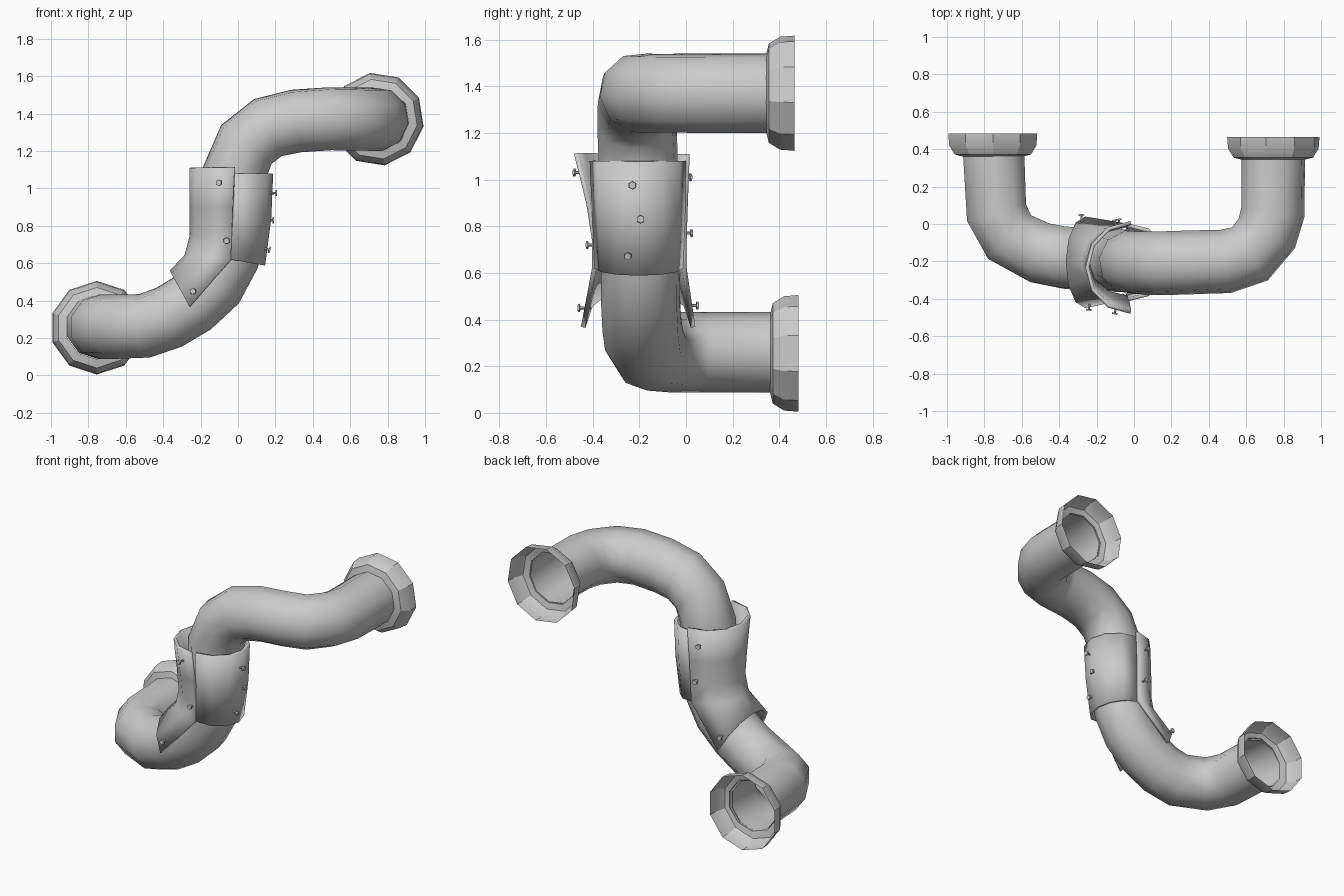
import bpy, bmesh
from math import sin, cos, pi, radians
from mathutils import Vector

if "Cube" in bpy.data.objects:
    bpy.data.objects.remove(bpy.data.objects["Cube"])


def add_object(name, rings, closed, angle=40):
    """Skin a list of point rings into one smooth-shaded object."""
    bm = bmesh.new()
    rows = [[bm.verts.new(p) for p in ring] for ring in rings]
    n = len(rows[0])
    for a, b in zip(rows, rows[1:]):
        for i in range(n if closed else n - 1):
            j = (i + 1) % n
            bm.faces.new((a[i], a[j], b[j], b[i]))
    bmesh.ops.recalc_face_normals(bm, faces=bm.faces)
    me = bpy.data.meshes.new(name)
    bm.to_mesh(me)
    bm.free()
    ob = bpy.data.objects.new(name, me)
    bpy.context.collection.objects.link(ob)
    bpy.ops.object.select_all(action='DESELECT')
    ob.select_set(True)
    bpy.context.view_layer.objects.active = ob
    bpy.ops.object.shade_smooth_by_angle(angle=radians(angle))
    return ob


def sweep(path, radius, sides):
    """Rings along a path with a twist-free frame."""
    pts = [Vector(p) for p in path]
    up = Vector((0, 0, 1))
    rings = []
    for i, p in enumerate(pts):
        d_in = (p - pts[i - 1]).normalized() if i else Vector()
        d_out = (pts[i + 1] - p).normalized() if i < len(pts) - 1 else Vector()
        t = (d_in + d_out).normalized()
        up = (up - t * up.dot(t)).normalized()
        side = t.cross(up)
        rings.append([p + radius * (up * cos(2 * pi * k / sides) + side * sin(2 * pi * k / sides))
                      for k in range(sides)])
    return rings


# Bent pipe, open at both ends
pipe_path = [(-.75, .37, .26), (-.735, .06, .26), (-.665, -.07, .26), (-.5, -.155, .265),
             (-.37, -.18, .31), (-.245, -.19, .385), (-.13, -.195, .49), (-.055, -.195, .63),
             (-.025, -.2, .82), (-.02, -.205, 1.08), (.045, -.21, 1.235), (.16, -.21, 1.325),
             (.31, -.205, 1.36), (.49, -.2, 1.372), (.62, -.16, 1.37), (.71, -.05, 1.37),
             (.742, .06, 1.37), (.745, .35, 1.37)]
add_object("pipe", sweep(pipe_path, .172, 10), True, 60)


# Flared end collars
def collar(name, cx, cz, y0, phase):
    profile = [(0, .168), (.012, .215), (.06, .245), (.123, .25)]
    rings = [[(cx + r * cos(radians(phase + 36 * k)), y0 + dy, cz + r * sin(radians(phase + 36 * k)))
              for k in range(10)] for dy, r in profile]
    add_object(name, rings, True, 30)


collar("lower_collar", -.755, .255, .36, 18)
collar("upper_collar", .745, 1.37, .343, -9)


# Half-shell clamp plates: each section = edge x, edge z, crown x, crown z, centre y, half depth
def clamp(name, sections, segs=6):
    rings = []
    for ex, ez, ax, az, cy, h in sections:
        rings.append([(ex + (ax - ex) * sin(pi * k / segs), cy - h * cos(pi * k / segs),
                       ez + (az - ez) * sin(pi * k / segs)) for k in range(segs + 1)])
    ob = add_object(name, rings, False, 45)
    # make normals point outward so the thickness grows inward
    me = ob.data
    centre = Vector(((sections[0][0]), sections[0][4], sections[0][1]))
    face = me.polygons[segs // 2]
    if face.normal.dot(face.center - centre) < 0:
        me.flip_normals()
    mod = ob.modifiers.new("thickness", 'SOLIDIFY')
    mod.thickness = .02
    mod.offset = -1


clamp("left_clamp_plate", [(-.02, 1.11, -.26, 1.11, -.232, .248), (-.03, .9, -.26, .9, -.21, .218),
                           (-.035, .74, -.258, .75, -.2, .203), (-.04, .62, -.285, .645, -.2, .203),
                           (-.26, .37, -.365, .56, -.205, .245)])
clamp("right_clamp_plate", [(-.03, 1.08, .188, 1.078, -.205, .208), (-.03, .85, .178, .84, -.203, .2),
                            (-.04, .62, .145, .588, -.202, .19)])


# Bolts: thin shank with a small flat hex head
def bolt(name, pos, axis):
    axis = Vector(axis).normalized()
    bm = bmesh.new()
    for r, depth, off in ((.007, .05, -.012), (.018, .009, .014)):
        new = bmesh.ops.create_cone(bm, cap_ends=True, segments=6, radius1=r, radius2=r * .9,
                                    depth=depth)["verts"]
        bmesh.ops.translate(bm, verts=new, vec=(0, 0, off))
    me = bpy.data.meshes.new(name)
    bm.to_mesh(me)
    bm.free()
    ob = bpy.data.objects.new(name, me)
    ob.rotation_euler = axis.to_track_quat('Z', 'Y').to_euler()
    ob.location = pos
    bpy.context.collection.objects.link(ob)


bolts = [((-.10, -.465, 1.03), (-.2, -1, 0)), ((-.06, -.41, .72), (-.1, -1, 0)),
         ((-.24, -.445, .45), (-.1, -1, 0)),
         ((-.10, .006, 1.01), (-.2, 1, 0)), ((-.08, .01, .77), (-.1, 1, 0)),
         ((-.28, .035, .46), (-.1, 1, 0)),
         ((.19, -.23, .975), (1, 0, 0)), ((.175, -.195, .83), (1, 0, 0)),
         ((.155, -.25, .675), (1, 0, -.3))]
for i, (pos, axis) in enumerate(bolts):
    bolt(f"bolt_{i + 1}", pos, axis)
